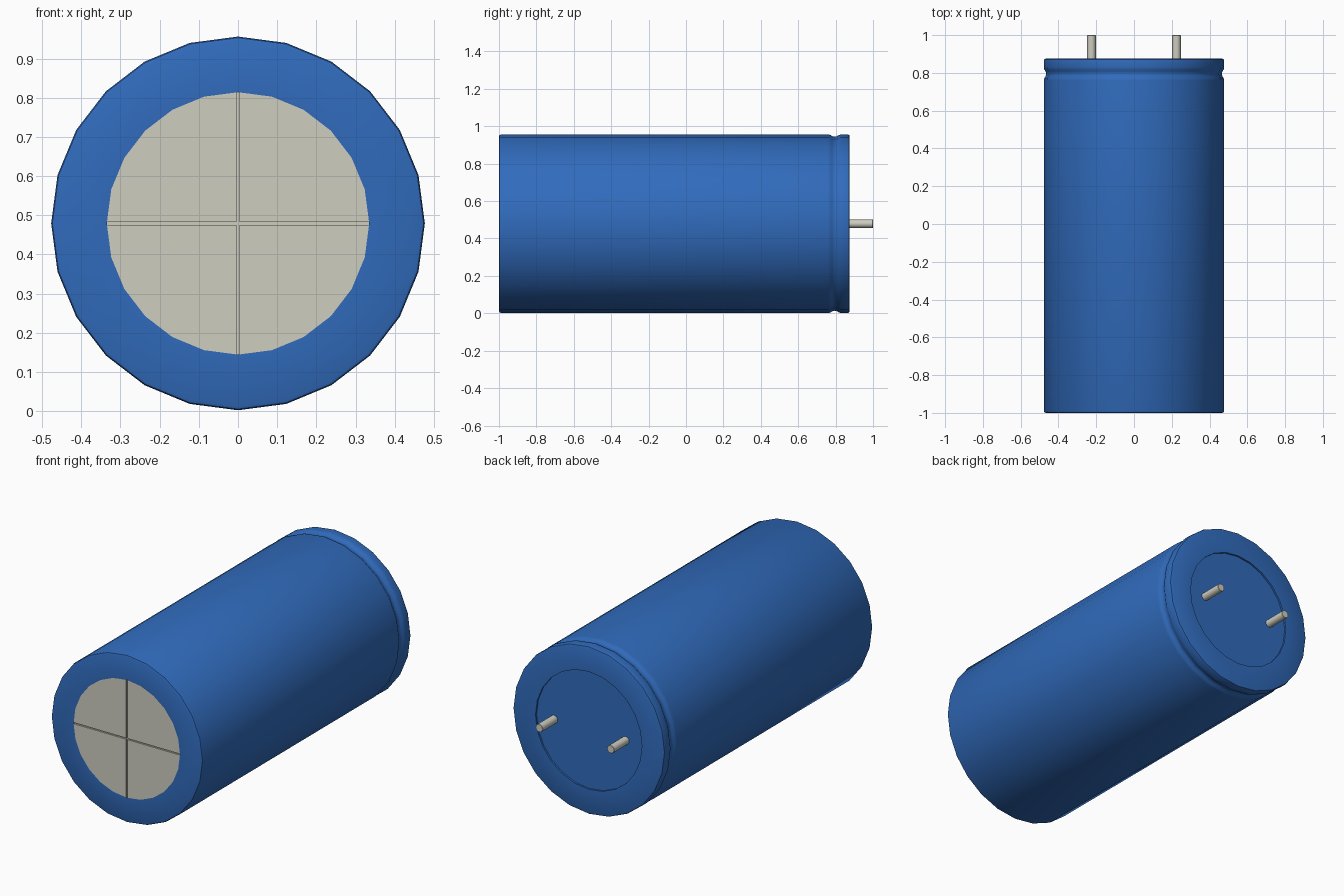
import bpy, bmesh, math

SEGMENTS = 24
CENTRE_Z = 0.479

cube = bpy.data.objects.get("Cube")
if cube:
    bpy.data.objects.remove(cube, do_unlink=True)


def make_material(name, colour):
    mat = bpy.data.materials.new(name)
    mat.use_nodes = True
    mat.diffuse_color = colour
    bsdf = next(n for n in mat.node_tree.nodes if n.type == 'BSDF_PRINCIPLED')
    bsdf.inputs["Base Color"].default_value = colour
    return mat


blue = make_material("sleeve blue", (0.030, 0.147, 0.503, 1))
metal = make_material("bare metal grey", (0.62, 0.61, 0.53, 1))


def add_object(name, bm, mat, location, smooth=True):
    bmesh.ops.recalc_face_normals(bm, faces=bm.faces)
    mesh = bpy.data.meshes.new(name)
    bm.to_mesh(mesh)
    bm.free()
    mesh.materials.append(mat)
    obj = bpy.data.objects.new(name, mesh)
    obj.location = location
    bpy.context.collection.objects.link(obj)
    if smooth:
        bpy.ops.object.select_all(action='DESELECT')
        obj.select_set(True)
        bpy.context.view_layer.objects.active = obj
        bpy.ops.object.shade_smooth_by_angle(angle=math.radians(35))
    return obj


def lathe(name, profile, segments, mat, location):
    """Turn a (radius, y) profile around the y axis, with capped ends."""
    bm = bmesh.new()
    rings = []
    for r, y in profile:
        rings.append([bm.verts.new((r * math.cos(a), y, r * math.sin(a)))
                      for a in (math.tau * i / segments for i in range(segments))])
    for a, b in zip(rings, rings[1:]):
        for i in range(segments):
            j = (i + 1) % segments
            bm.faces.new((a[i], a[j], b[j], b[i]))
    bm.faces.new(rings[0])
    bm.faces.new(rings[-1])
    return add_object(name, bm, mat, location)


# Sleeve: rounded front rim, crimped groove near the back, recessed back disc
lathe("sleeve", [
    (0.335, -0.988), (0.335, -1.0), (0.467, -1.0), (0.474, -0.997), (0.477, -0.990),
    (0.477, 0.760), (0.475, 0.772), (0.468, 0.782), (0.465, 0.795), (0.468, 0.808),
    (0.475, 0.818), (0.477, 0.830), (0.477, 0.866), (0.475, 0.872), (0.468, 0.875),
    (0.335, 0.875), (0.335, 0.865)], SEGMENTS, blue, (0, 0, CENTRE_Z))

# Metal floor under the scored end
lathe("vent_floor", [(0.335, -0.994), (0.335, -0.985)], SEGMENTS, metal, (0, 0, CENTRE_Z))

# Four quarter plates, leaving the cross-shaped score lines between them
GAP = 0.0035
for q in range(4):
    bm = bmesh.new()
    start = math.asin(GAP / 0.335)
    angles = [start] + [math.radians(15 * i) for i in range(1, 6)] + [math.pi / 2 - start]
    outline = [(GAP, GAP)] + [(0.335 * math.cos(a), 0.335 * math.sin(a)) for a in angles]
    turn = q * math.pi / 2
    c, s = math.cos(turn), math.sin(turn)
    face = bm.faces.new([bm.verts.new((x * c - z * s, -1.0, x * s + z * c))
                         for x, z in outline])
    extruded = bmesh.ops.extrude_face_region(bm, geom=[face], use_keep_orig=True)
    for v in extruded["geom"]:
        if isinstance(v, bmesh.types.BMVert):
            v.co.y += 0.008
    add_object(f"vent_quarter_{q + 1}", bm, metal, (0, 0, CENTRE_Z), smooth=False)

# Two round terminal pins
for side, x in (("left", 0.225), ("right", -0.225)):
    lathe(f"{side}_pin", [(0.0225, 0.85), (0.0225, 0.998), (0.021, 1.0)], 16, metal,
          (x, 0, CENTRE_Z))
